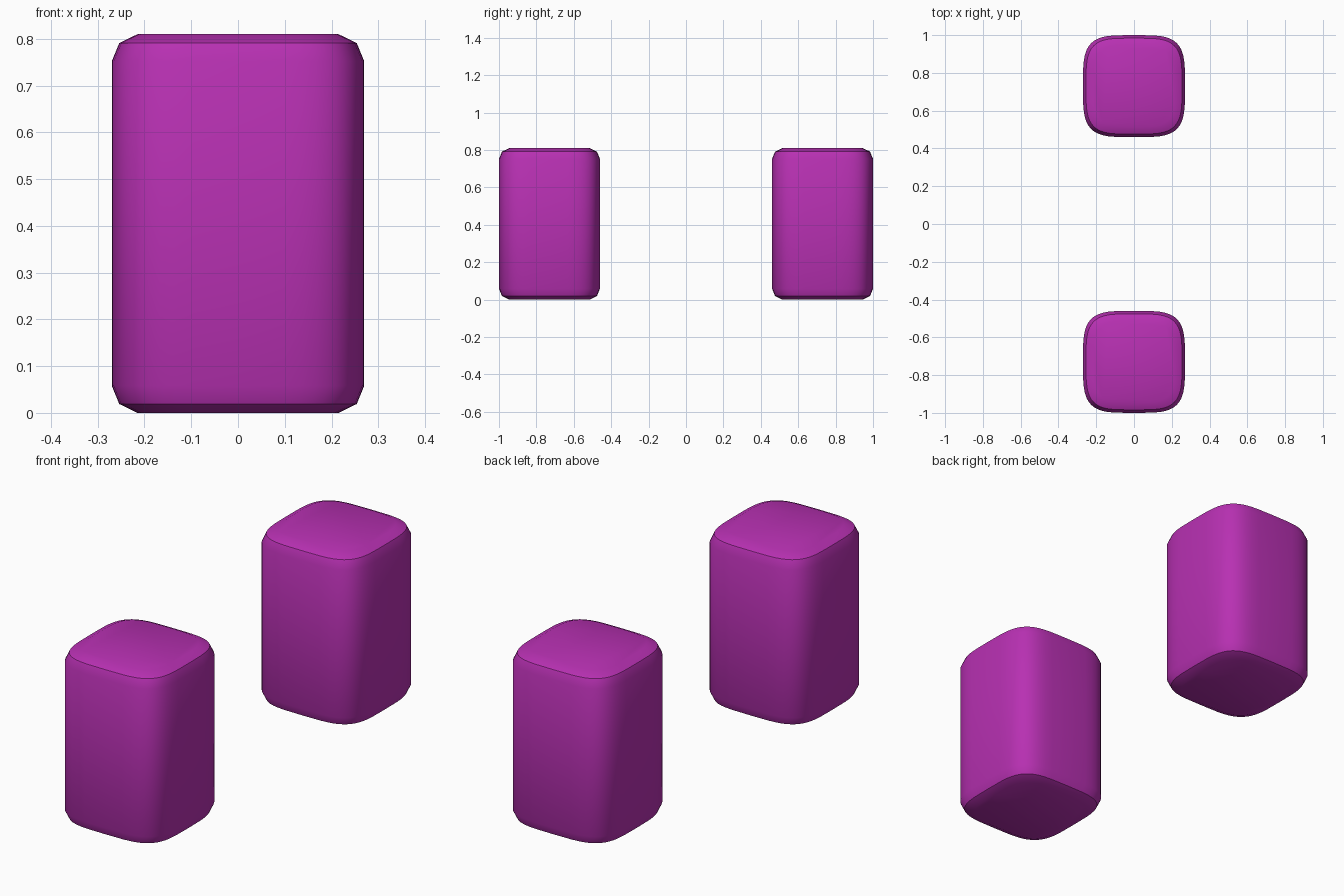
import bpy, bmesh, math

if "Cube" in bpy.data.objects:
    bpy.data.objects.remove(bpy.data.objects["Cube"])

SEGMENTS = 48
HALF = 0.27
# (half width, height) up the side of a block
PROFILE = [(0.215, 0.0), (0.254, 0.019), (HALF, 0.058),
           (HALF, 0.752), (0.254, 0.791), (0.215, 0.81)]

mat = bpy.data.materials.new("magenta")
mat.diffuse_color = (0.48, 0.03, 0.45, 1)
mat.use_nodes = True
mat.node_tree.nodes["Principled BSDF"].inputs["Base Color"].default_value = mat.diffuse_color


def rounded_square(r, n=4.0):
    """Superellipse outline of half width r."""
    pts = []
    for i in range(SEGMENTS):
        a = 2 * math.pi * i / SEGMENTS
        c, s = math.cos(a), math.sin(a)
        pts.append((r * math.copysign(abs(c) ** (2 / n), c),
                    r * math.copysign(abs(s) ** (2 / n), s)))
    return pts


def block(name, y):
    bm = bmesh.new()
    rings = [[bm.verts.new((px, py, z)) for px, py in rounded_square(r)]
             for r, z in PROFILE]
    for lo, hi in zip(rings, rings[1:]):
        for i in range(SEGMENTS):
            j = (i + 1) % SEGMENTS
            bm.faces.new((lo[i], lo[j], hi[j], hi[i]))
    bm.faces.new(rings[0][::-1])
    bm.faces.new(rings[-1])
    me = bpy.data.meshes.new(name)
    bm.to_mesh(me)
    bm.free()
    me.materials.append(mat)
    ob = bpy.data.objects.new(name, me)
    ob.location.y = y
    bpy.context.collection.objects.link(ob)
    bpy.context.view_layer.objects.active = ob
    ob.select_set(True)
    bpy.ops.object.shade_smooth_by_angle(angle=math.radians(30))
    ob.select_set(False)


# Two matching rounded blocks
block("front_block", -0.73)
block("back_block", 0.73)
